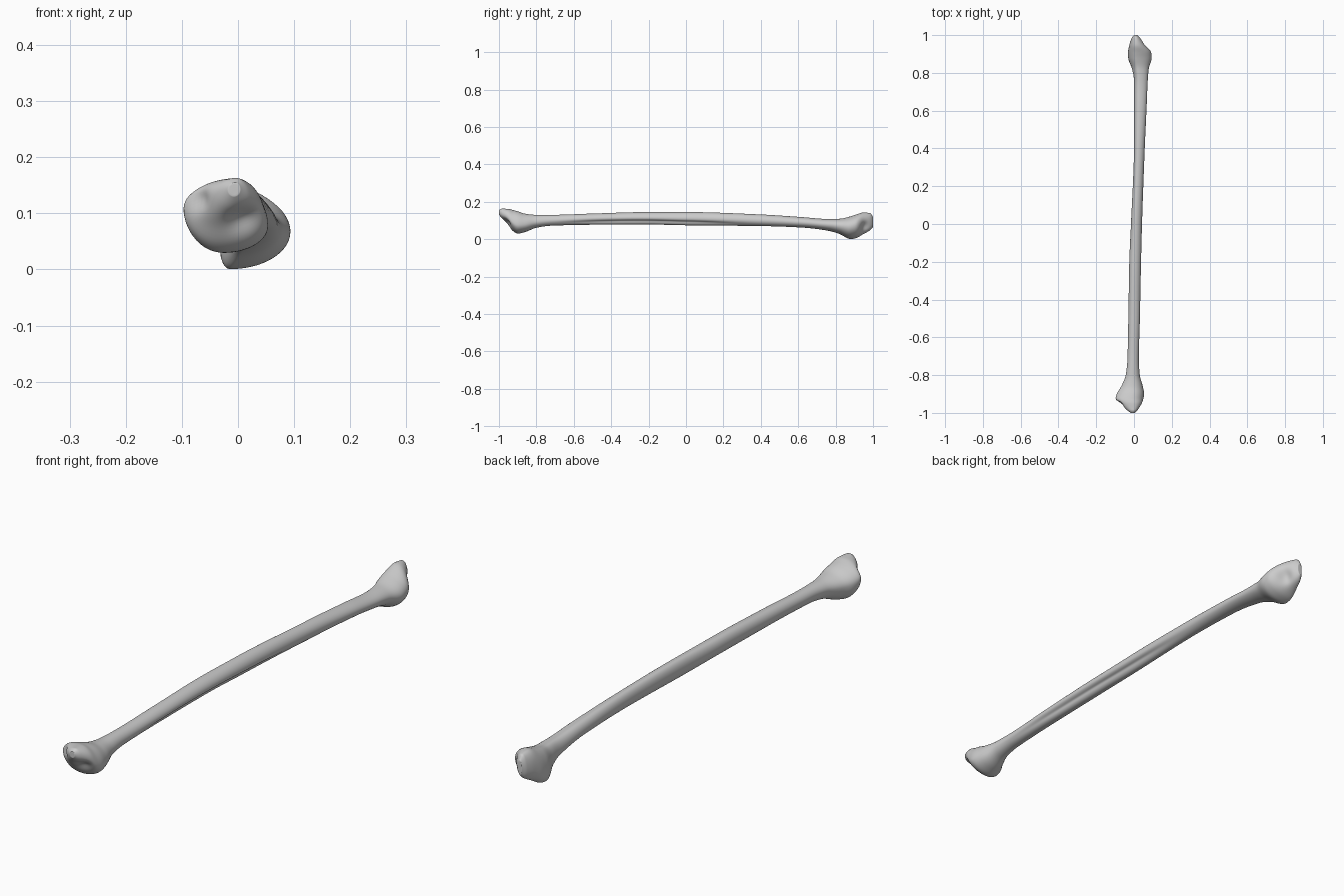
import bpy, bmesh, math
from mathutils import Vector

if "Cube" in bpy.data.objects:
    bpy.data.objects.remove(bpy.data.objects["Cube"])

# Long bone lofted along y.  Outline stations: y, x min, x max, z min, z max
OUTLINE = [
    (-1.000, -0.018, 0.004, 0.130, 0.155),
    (-0.985, -0.038, 0.020, 0.105, 0.163),
    (-0.950, -0.078, 0.042, 0.072, 0.162),
    (-0.925, -0.098, 0.050, 0.043, 0.156),
    (-0.900, -0.092, 0.054, 0.029, 0.149),
    (-0.860, -0.068, 0.047, 0.038, 0.136),
    (-0.800, -0.044, 0.031, 0.061, 0.130),
    (-0.720, -0.035, 0.026, 0.072, 0.130),
    (-0.500, -0.030, 0.032, 0.077, 0.137),
    (-0.200, -0.025, 0.038, 0.078, 0.145),
    (0.000, -0.016, 0.043, 0.074, 0.145),
    (0.400, 0.000, 0.057, 0.070, 0.132),
    (0.620, 0.001, 0.067, 0.062, 0.118),
    (0.760, 0.000, 0.073, 0.045, 0.108),
    (0.820, -0.010, 0.078, 0.028, 0.109),
    (0.880, -0.031, 0.094, 0.000, 0.122),
    (0.905, -0.032, 0.092, 0.004, 0.130),
    (0.950, -0.024, 0.060, 0.028, 0.143),
    (0.985, -0.012, 0.034, 0.048, 0.139),
    (1.000, 0.000, 0.018, 0.065, 0.120),
]
# Where the top, right, bottom and left extremes sit on the box (0..1)
EXTREMES = [
    (-1.00, 0.60, 0.50, 0.50, 0.50),
    (-0.92, 0.58, 0.40, 0.45, 0.60),
    (-0.80, 0.50, 0.45, 0.45, 0.55),
    (-0.40, 0.42, 0.50, 0.42, 0.50),
    (0.10, 0.38, 0.48, 0.40, 0.50),
    (0.60, 0.38, 0.48, 0.40, 0.45),
    (0.88, 0.35, 0.55, 0.14, 0.25),
    (1.00, 0.50, 0.50, 0.35, 0.45),
]
RINGS, SEGMENTS = 220, 56


def smooth_lookup(table, y):
    """Cubic Hermite interpolation of every column at y."""
    n = len(table)
    i = 0
    while i < n - 2 and y > table[i + 1][0]:
        i += 1
    a, b = table[i], table[i + 1]
    h = b[0] - a[0]
    t = (y - a[0]) / h

    def slope(k, c):
        def d(j):
            return (table[j + 1][c] - table[j][c]) / (table[j + 1][0] - table[j][0])
        if k == 0:
            return d(0)
        if k == n - 1:
            return d(n - 2)
        l, r = d(k - 1), d(k)
        return 0.0 if l * r <= 0 else 2 * l * r / (l + r)

    return [(2*t**3 - 3*t**2 + 1) * a[c] + (t**3 - 2*t**2 + t) * h * slope(i, c)
            + (3*t**2 - 2*t**3) * b[c] + (t**3 - t**2) * h * slope(i + 1, c)
            for c in range(1, len(a))]


def bell(d, r):
    return math.exp(-(d / r) ** 2)


# Local hollows: centre, push vector, radius
HOLLOWS = [
    (Vector((0.040, 0.95, 0.070)), Vector((-0.018, -0.008, 0.006)), 0.026),
    (Vector((0.005, -0.96, 0.095)), Vector((0.0, 0.016, 0.008)), 0.030),
    (Vector((-0.080, -0.962, 0.125)), Vector((0.014, 0.008, 0.0)), 0.022),
]


def section_point(y, ang):
    x0, x1, z0, z1 = smooth_lookup(OUTLINE, y)
    ft, fr, fb, fl = smooth_lookup(EXTREMES, y)
    top, bot = x0 + (x1 - x0) * ft, x0 + (x1 - x0) * fb
    right, left = z0 + (z1 - z0) * fr, z0 + (z1 - z0) * fl
    c, s = math.cos(ang), math.sin(ang)
    mx = top if s >= 0 else bot
    mz = right if c >= 0 else left
    p = Vector((mx + c * ((x1 - mx) if c >= 0 else (mx - x0)), y,
                mz + s * ((z1 - mz) if s >= 0 else (mz - z0))))
    # long groove on the lower right of the shaft
    centre = Vector(((x0 + x1) / 2, y, (z0 + z1) / 2))
    along = math.exp(-((y + 0.18) / 0.42) ** 4)
    a = (ang + math.pi) % (2 * math.pi) - math.pi
    groove = math.radians(-36 - 14 * (y + 0.2))
    p = p.lerp(centre, 0.34 * along * bell(a - groove, 0.38))
    for spot, push, radius in HOLLOWS:
        p += push * bell((p - spot).length, radius)
    p.y = max(-1.0, min(1.0, p.y))
    return p


# Loft the rings, packed closer towards both ends
bm = bmesh.new()
rings = []
for i in range(RINGS + 1):
    y = -math.cos(math.pi * i / RINGS)
    rings.append([bm.verts.new(section_point(y, 2 * math.pi * k / SEGMENTS))
                  for k in range(SEGMENTS)])
for r0, r1 in zip(rings, rings[1:]):
    for k in range(SEGMENTS):
        m = (k + 1) % SEGMENTS
        bm.faces.new((r0[k], r0[m], r1[m], r1[k]))
for ring in (rings[0], rings[-1]):
    mid = bm.verts.new(sum((v.co for v in ring), Vector()) / SEGMENTS)
    for k in range(SEGMENTS):
        bm.faces.new((ring[k], ring[(k + 1) % SEGMENTS], mid))
# Soften the surface slightly
for _ in range(3):
    bmesh.ops.smooth_vert(bm, verts=bm.verts[:], factor=0.4,
                          use_axis_x=True, use_axis_y=False, use_axis_z=True)
bmesh.ops.recalc_face_normals(bm, faces=bm.faces[:])
for f in bm.faces:
    f.smooth = True

mesh = bpy.data.meshes.new("long_bone")
bm.to_mesh(mesh)
bm.free()
bone = bpy.data.objects.new("long_bone", mesh)
bpy.context.collection.objects.link(bone)
